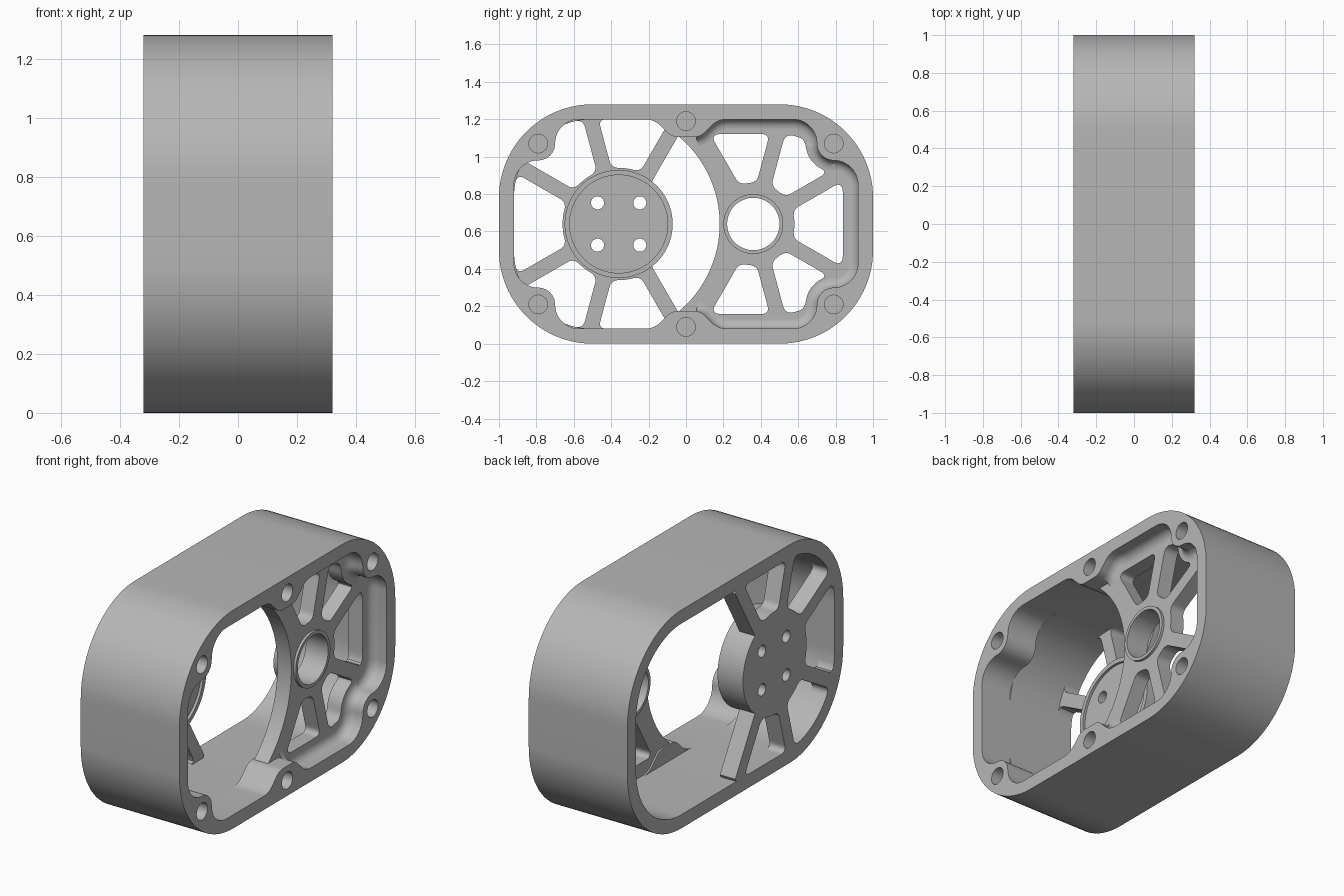
import bpy, bmesh, math
from mathutils import Vector, Matrix

if "Cube" in bpy.data.objects:
    bpy.data.objects.remove(bpy.data.objects["Cube"])

MID = 0.64            # height of the centre line
HALF = 0.32           # half of the housing depth
BAR = 0.04            # half of a spoke's width

metal = bpy.data.materials.new("cast_grey")
metal.use_nodes = True
metal.diffuse_color = (0.47, 0.47, 0.47, 1)
metal.node_tree.nodes["Principled BSDF"].inputs["Base Color"].default_value = (0.47, 0.47, 0.47, 1)

# Outlines live in (y, z - MID); profiles are extruded along x
AXES = Matrix(((0, 0, 1, 0), (1, 0, 0, 0), (0, 1, 0, MID), (0, 0, 0, 1)))


def finish(name, mesh):
    mesh.materials.clear()
    mesh.materials.append(metal)
    obj = bpy.data.objects.new(name, mesh)
    bpy.context.collection.objects.link(obj)
    bpy.ops.object.select_all(action='DESELECT')
    obj.select_set(True)
    bpy.context.view_layer.objects.active = obj
    bpy.ops.object.shade_smooth_by_angle(angle=math.radians(35))
    return obj


def plate(name, x0, x1, loops):
    """Extrude an outline with holes from x0 to x1."""
    curve = bpy.data.curves.new(name, 'CURVE')
    curve.dimensions = '2D'
    curve.fill_mode = 'BOTH'
    curve.extrude = (x1 - x0) / 2
    for loop in loops:
        spline = curve.splines.new('POLY')
        spline.points.add(len(loop) - 1)
        for pt, p in zip(spline.points, loop):
            pt.co = (p[0], p[1], 0, 1)
        spline.use_cyclic_u = True
    tmp = bpy.data.objects.new("helper", curve)
    bpy.context.collection.objects.link(tmp)
    deps = bpy.context.evaluated_depsgraph_get()
    mesh = bpy.data.meshes.new_from_object(tmp.evaluated_get(deps))
    bpy.data.objects.remove(tmp)
    mesh.name = name
    bm = bmesh.new()
    bm.from_mesh(mesh)
    bmesh.ops.remove_doubles(bm, verts=bm.verts, dist=1e-5)
    bmesh.ops.recalc_face_normals(bm, faces=bm.faces)
    bm.transform(Matrix.Translation(((x0 + x1) / 2, 0, 0)) @ AXES)
    bm.to_mesh(mesh)
    bm.free()
    return finish(name, mesh)


def rounded(pts):
    """Polygon of (y, z, radius) corners with each corner rounded."""
    out = []
    for i, (y, z, r) in enumerate(pts):
        p = Vector((y, z))
        if r == 0:
            out.append(p)
            continue
        d1 = (p - Vector(pts[i - 1][:2])).normalized()
        d2 = (Vector(pts[(i + 1) % len(pts)][:2]) - p).normalized()
        turn = math.atan2(d1.x * d2.y - d1.y * d2.x, d1.dot(d2))
        start = p - d1 * r * math.tan(abs(turn) / 2)
        n = Vector((-d1.y, d1.x)) * math.copysign(r, turn)
        steps = 24 if r > 0.2 else 10
        for k in range(steps + 1):
            out.append(start + n + Matrix.Rotation(turn * k / steps, 2) @ -n)
    return out


def quad(pts):
    """Repeat one quadrant of corners, counter-clockwise from bottom middle."""
    back = pts[::-1]
    return ([(y, -z, r) for y, z, r in pts] + [(y, z, r) for y, z, r in back]
            + [(-y, z, r) for y, z, r in pts] + [(-y, -z, r) for y, z, r in back])


def circle(y, z, r, n=48):
    return [Vector((y + r * math.cos(math.tau * k / n), z + r * math.sin(math.tau * k / n)))
            for k in range(n)]


def box_dist(p, hy, hz, r):
    q = Vector((abs(p.x) - hy + r, abs(p.y) - hz + r))
    return Vector((max(q.x, 0), max(q.y, 0))).length + min(max(q), 0) - r


def pocket(c, a0, a1, inner, box, bosses=(), boss_r=0.0, r=0.035):
    """Rounded opening between two spokes that leave c at angles a0 < a1."""
    u0, u1 = (Vector((math.cos(math.radians(a)), math.sin(math.radians(a)))) for a in (a0, a1))

    def field(p):
        v = p - c
        d = [BAR - (u0.x * v.y - u0.y * v.x), BAR + (u1.x * v.y - u1.y * v.x),
             inner - v.length, box_dist(p, *box)]
        d += [boss_r - (p - b).length for b in bosses]
        return min(max(d), -r) + math.sqrt(sum(max(k + r, 0) ** 2 for k in d))

    mid = (u0 + u1).normalized()
    heart = min((c + mid * (inner + 0.01 * k) for k in range(40)), key=field)
    out = []
    for k in range(96):
        ray = Vector((math.cos(math.tau * k / 96), math.sin(math.tau * k / 96)))
        t = 0.0
        while field(heart + ray * t) < 0:
            t += 0.01
        lo, hi = t - 0.01, t
        for _ in range(12):
            m = (lo + hi) / 2
            lo, hi = (m, hi) if field(heart + ray * m) < 0 else (lo, m)
        out.append(heart + ray * lo)
    return out


# Housing wall: plain tube behind, bolt bosses towards the +x face
outer = rounded(quad([(1, MID, 0.5)]))
plain = rounded(quad([(0.92, 0.56, 0.42)]))
bossed = rounded(quad([(0.075, 0.465, 0.08), (0.17, 0.56, 0.12), (0.70, 0.56, 0.13),
                       (0.70, 0.34, 0.09), (0.92, 0.34, 0.13)]))
bolts = [Vector((y, s * z)) for s in (1, -1) for y, z in ((-0.79, 0.43), (0, 0.55), (0.79, 0.43))]
bolt_holes = [circle(b.x, b.y, 0.05, 24) for b in bolts]
plate("housing_wall", -HALF, 0.12, [outer, plain])
plate("boss_base", 0.12, 0.16, [outer, bossed])
plate("bolt_flange", 0.16, HALF, [outer, bossed] + bolt_holes)

# Spoked web flush with the -x face
ca = Vector((-0.36, 0))
angles_a = ((60, 105), (105, 150), (150, 210), (210, 255), (255, 300))
pockets_a = [pocket(ca, a, b, 0.30, (0.92, 0.56, 0.42)) for a, b in angles_a]
screws = [circle(ca.x + s * 0.113, t * 0.113, 0.035, 24) for s in (-1, 1) for t in (-1, 1)]
side = [(-0.205, 0.188, 0), (0.0, 0.543, 0), (-0.03, 0.6, 0), (-0.96, 0.6, 0.46)]
edge_a = rounded([(-0.10, 0, 0)] + side + [(y, -z, r) for y, z, r in side[::-1]])
plate("rear_spokes", -HALF, -0.22, [edge_a] + pockets_a + screws)

# Mounting disc with four screw holes and a raised lip
plate("mounting_disc", -HALF, -0.17, [circle(ca.x, 0, 0.289, 72)] + screws)
plate("disc_lip", -0.17, -0.155, [circle(ca.x, 0, 0.289, 72), circle(ca.x, 0, 0.262, 72)])

# Spoked web near the +x face, cut by a large arc
cb = Vector((0.36, 0))
angles_b = ((-30, 30), (30, 75), (75, 120), (-75, -30), (-120, -75))
pockets_b = [pocket(cb, a, b, 0.22, (0.84, 0.48, 0.34), bolts, 0.15) for a, b in angles_b]
sweep = math.asin(0.52 / 0.61)
arc = [(-0.43 + 0.61 * math.cos(sweep * k / 20), 0.61 * math.sin(sweep * k / 20), 0)
       for k in range(20, -21, -1)]
edge_b = rounded([(arc[-1][0], -0.6, 0), (0.96, -0.6, 0.46), (0.96, 0.6, 0.46),
                  (arc[0][0], 0.6, 0)] + arc)
bore = circle(cb.x, 0, 0.14, 64)
plate("front_spokes", 0.13, 0.22, [edge_b, bore] + pockets_b)
plate("bearing_hub", 0.09, 0.235, [circle(cb.x, 0, 0.16, 64), bore])

# Fillet where the front web meets the wall
rim = [p for p in bossed if p.x > 0.05]
bm = bmesh.new()
rows = []
R = 0.05
for k in range(7):
    a = math.pi / 2 * k / 6
    row = []
    for i, p in enumerate(rim):
        t = (rim[min(i + 1, len(rim) - 1)] - rim[max(i - 1, 0)]).normalized()
        q = p + Vector((-t.y, t.x)) * R * (1 - math.cos(a))
        row.append(bm.verts.new((0.22 + R * (1 - math.sin(a)), q.x, q.y + MID)))
    rows.append(row)
for r0, r1 in zip(rows, rows[1:]):
    for i in range(len(rim) - 1):
        bm.faces.new((r0[i], r0[i + 1], r1[i + 1], r1[i]))
fillet = bpy.data.meshes.new("recess_fillet")
bm.normal_update()
if sum(f.normal.x * f.calc_area() for f in bm.faces) < 0:
    bmesh.ops.reverse_faces(bm, faces=bm.faces)
bm.to_mesh(fillet)
bm.free()
finish("recess_fillet", fillet)
